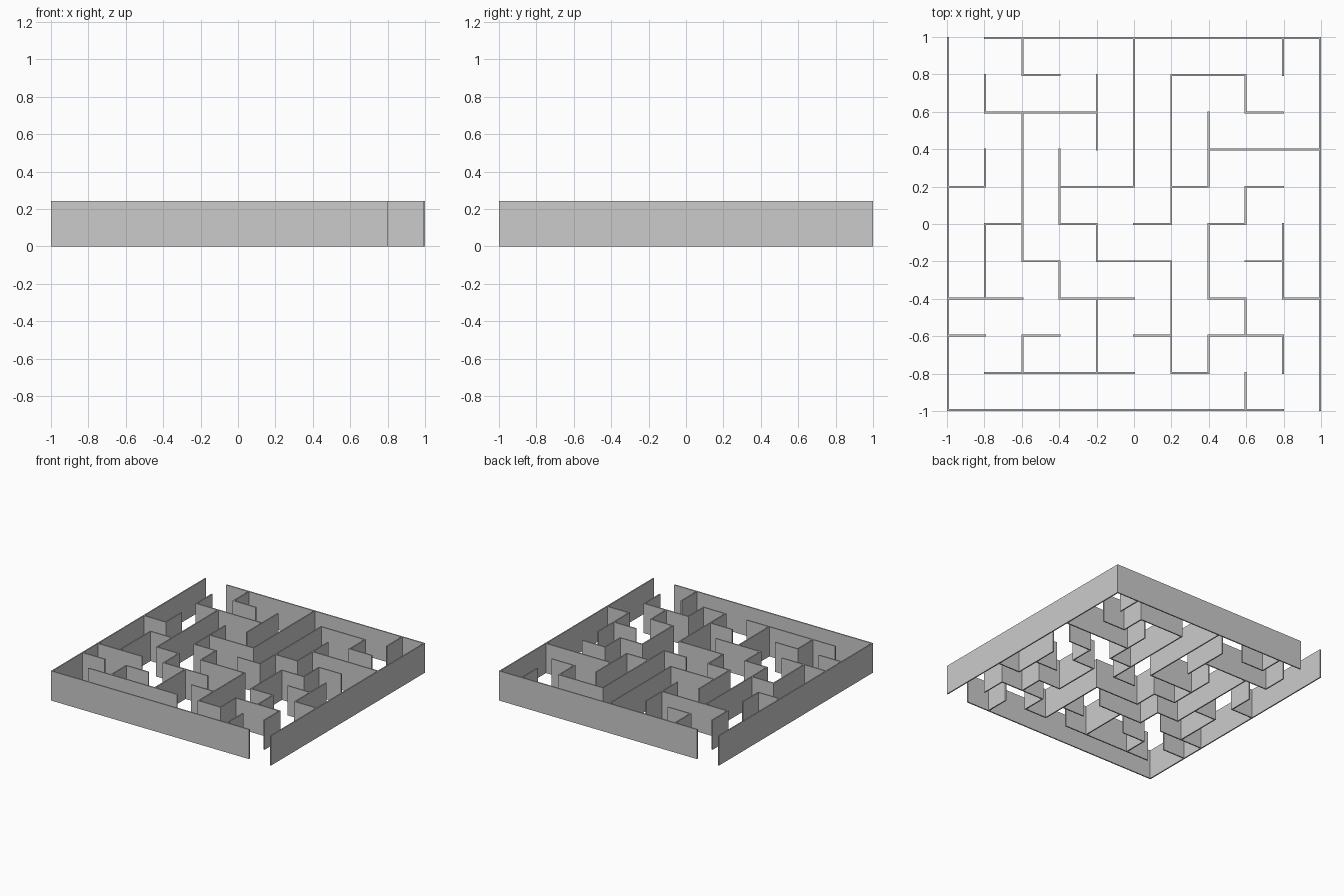
import bpy, bmesh

if "Cube" in bpy.data.objects:
    bpy.data.objects.remove(bpy.data.objects["Cube"])

N = 10            # cells per side
T = 0.01          # wall thickness
H = 0.243         # wall height
P = (2 - T) / N   # grid pitch between wall centres

# Walls along x: grid row -> (start, end) columns
ROWS = {
    10: [(1, 10)],
    9: [(2, 3), (6, 8)],
    8: [(1, 4), (8, 9)],
    7: [(7, 10)],
    6: [(0, 1), (3, 5), (6, 7), (8, 9)],
    5: [(1, 2), (3, 4), (5, 6), (7, 8)],
    4: [(2, 3), (4, 6), (8, 9)],
    3: [(0, 2), (3, 5), (7, 8), (9, 10)],
    2: [(0, 1), (2, 3), (5, 6), (7, 9)],
    1: [(1, 5), (6, 7)],
    0: [(0, 9)],
}
# Walls along y: grid column -> (start, end) rows
COLS = {
    0: [(0, 10)],
    1: [(8, 9), (6, 7), (3, 5)],
    2: [(9, 10), (4, 8), (1, 2)],
    3: [(5, 7), (3, 4)],
    4: [(7, 9), (4, 5), (1, 3)],
    5: [(6, 10)],
    6: [(5, 9), (1, 4)],
    7: [(6, 8), (3, 5), (1, 2)],
    8: [(8, 9), (5, 6), (2, 3), (0, 1)],
    9: [(9, 10), (3, 5), (1, 2)],
    10: [(0, 10)],
}

# Floor plan tiles: even index = post, odd index = span between posts
tiles = set()
for r, runs in ROWS.items():
    for a, b in runs:
        tiles.update((i, 2 * r) for i in range(2 * a, 2 * b + 1))
for c, runs in COLS.items():
    for a, b in runs:
        tiles.update((2 * c, j) for j in range(2 * a, 2 * b + 1))


def coord(k):
    """Position of plan line k (two lines per wall, one on each face)."""
    return -1 + (k // 2) * P + (k % 2) * T


# Connected plan, raised into walls
bm = bmesh.new()
verts = {}


def vert(i, j):
    if (i, j) not in verts:
        verts[i, j] = bm.verts.new((coord(i), coord(j), 0))
    return verts[i, j]


for i, j in sorted(tiles):
    bm.faces.new([vert(i, j), vert(i + 1, j), vert(i + 1, j + 1), vert(i, j + 1)])

raised = bmesh.ops.extrude_face_region(bm, geom=bm.faces[:], use_keep_orig=True)
bmesh.ops.translate(bm, vec=(0, 0, H),
                    verts=[g for g in raised["geom"] if isinstance(g, bmesh.types.BMVert)])
bmesh.ops.recalc_face_normals(bm, faces=bm.faces[:])

mesh = bpy.data.meshes.new("maze_walls")
bm.to_mesh(mesh)
bm.free()
bpy.context.collection.objects.link(bpy.data.objects.new("maze_walls", mesh))
